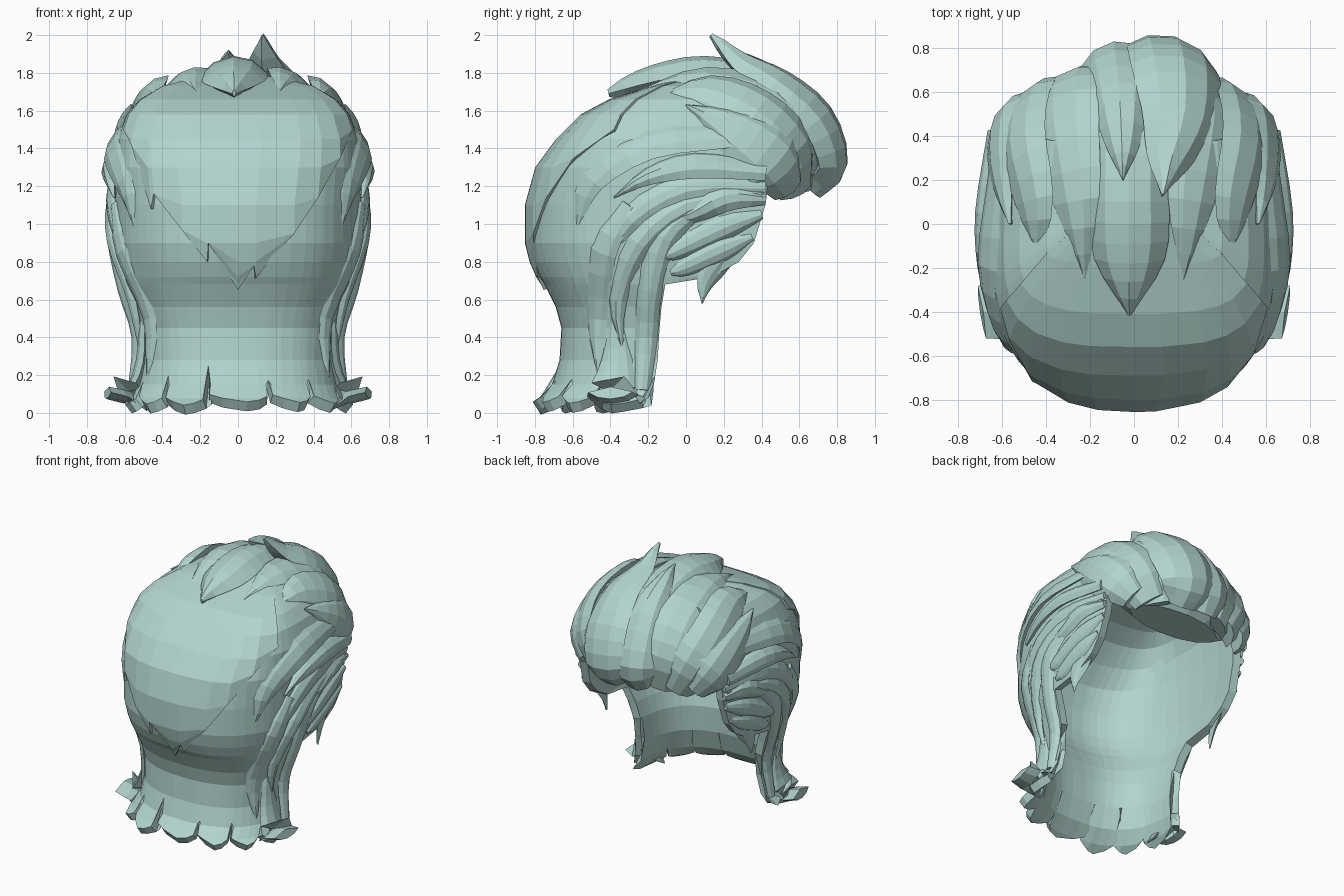
import bpy, bmesh, math, random
from mathutils import Vector

random.seed(4)
if "Cube" in bpy.data.objects:
    bpy.data.objects.remove(bpy.data.objects["Cube"])

mat = bpy.data.materials.new("pale_teal")
mat.use_nodes = True
COLOUR = (0.45, 0.66, 0.62, 1)
mat.diffuse_color = COLOUR
mat.node_tree.nodes["Principled BSDF"].inputs["Base Color"].default_value = COLOUR

# Head shape: height, half width, back y, front edge y
PROFILE = [(.04, .62, -.84, -.26), (.08, .58, -.78, -.2), (.15, .55, -.71, -.17), (.28, .53, -.67, -.15),
           (.45, .54, -.66, -.14), (.56, .57, -.69, -.13), (.68, .62, -.75, -.11), (.72, .63, -.775, .14),
           (.8, .645, -.81, .28), (.9, .66, -.835, .36), (1.1, .66, -.835, .42), (1.3, .655, -.78, .44),
           (1.45, .64, -.67, .45), (1.58, .59, -.54, .42), (1.66, .52, -.39, .4), (1.73, .4, -.17, .38),
           (1.78, .2, 0, .35)]
MID_Y = -0.1
CENTRE = Vector((0, 0, 1))


def head(z):
    z = min(max(z, PROFILE[0][0]), PROFILE[-1][0])
    for a, b in zip(PROFILE, PROFILE[1:]):
        if z <= b[0]:
            t = (z - a[0]) / (b[0] - a[0])
            return [p + (q - p) * t for p, q in zip(a[1:], b[1:])]


def squareness(z):
    return 2.45 + max(0, z - 1.1) * 1.4


def side_x(y, z):
    w, back, front = head(z)
    mid = max(MID_Y, back + 0.1)
    if y < mid:
        n = squareness(z)
        return w * max(0, 1 - ((y - mid) / (back - mid)) ** n) ** (1 / n)
    return w * (1 - 0.3 * (y - mid) ** 2)


def surface(u, z, off):
    """u in -1..1 runs round the back, beyond that along the sides to the front edge."""
    w, back, front = head(z)
    mid = min(max(MID_Y, back + 0.1), front)
    if abs(u) <= 1:
        a, e = abs(u) * math.pi / 2, 2 / squareness(z)
        return Vector((math.copysign((w + off) * math.sin(a) ** e, u),
                       mid + (back - off - mid) * max(0, math.cos(a)) ** e, z))
    y = mid + (front - mid) * (abs(u) - 1)
    return Vector((math.copysign(side_x(y, z) + off, u), y, z))


def finish(bm, name):
    mesh = bpy.data.meshes.new(name)
    bm.to_mesh(mesh)
    bm.free()
    mesh.materials.append(mat)
    ob = bpy.data.objects.new(name, mesh)
    bpy.context.collection.objects.link(ob)
    return ob


def layer(name, columns, heights, off, thick, cap=False):
    """Sheet of hair over the head; columns hold (u, lowest z)."""
    bm = bmesh.new()
    grid = [[bm.verts.new(surface(u, max(z, low), off)) for u, low in columns] for z in heights]
    for r, s in zip(grid, grid[1:]):
        for i in range(len(r) - 1):
            bm.faces.new((r[i], r[i + 1], s[i + 1], s[i]))
    if cap:
        bm.faces.new(grid[-1])
    bmesh.ops.remove_doubles(bm, verts=bm.verts, dist=0.0005)
    bmesh.ops.recalc_face_normals(bm, faces=bm.faces)
    if sum(f.normal.dot(f.calc_center_median() - CENTRE) for f in bm.faces) < 0:
        bmesh.ops.reverse_faces(bm, faces=bm.faces)
    ob = finish(bm, name)
    mod = ob.modifiers.new("thickness", "SOLIDIFY")
    mod.thickness, mod.offset = thick, -1


def smooth_path(pts, steps):
    p = [pts[0] * 2 - pts[1]] + pts + [pts[-1] * 2 - pts[-2]]
    out = []
    for i in range(1, len(p) - 2):
        a, b, c, d = p[i - 1:i + 3]
        for k in range(steps):
            t = k / steps
            out.append((b * 2 + (c - a) * t + (a * 2 - b * 5 + c * 4 - d) * t * t
                        + (b * 3 - a - c * 3 + d) * t ** 3) / 2)
    return out + [pts[-1]]


def lock(name, pts, widths, thick, hub=CENTRE, steps=3):
    """Tapered strand with a ridged cross-section, facing away from hub."""
    pts = smooth_path([Vector(p) for p in pts], steps)
    wid = [v.x for v in smooth_path([Vector((w, 0, 0)) for w in widths], steps)]
    top = max(wid)
    section = [(-1, 0), (-.55, .75), (0, 1), (.6, .7), (1, 0), (0, -.8)]
    bm = bmesh.new()
    rings = []
    for i, p in enumerate(pts):
        tan = (pts[min(i + 1, len(pts) - 1)] - pts[max(i - 1, 0)]).normalized()
        across = tan.cross(p - hub).normalized()
        out = across.cross(tan)
        w = max(wid[i], 0.008) / 2
        h = thick / 2 * (2 * w / top) ** 0.5
        rings.append([bm.verts.new(p + across * a * w + out * b * h) for a, b in section])
    n = len(section)
    for r, s in zip(rings, rings[1:]):
        for i in range(n):
            bm.faces.new((r[i], r[(i + 1) % n], s[(i + 1) % n], s[i]))
    bm.faces.new(rings[0])
    bm.faces.new(rings[-1])
    bmesh.ops.recalc_face_normals(bm, faces=bm.faces)
    finish(bm, name)


def pair(name, pts, widths, thick, hub=CENTRE):
    for s, label in ((1, "left"), (-1, "right")):
        lock(f"{name}_{label}", [(s * x, y, z) for x, y, z in pts], widths, thick, hub)


def side_lock(name, path, widths, thick, off=0.0):
    pair(name, [(side_x(y, z) + off, y, z) for y, z in path], widths, thick, Vector((0, -0.15, 0.9)))


# Main shell with a notched nape
columns = [(-2, .05), (-1.6, .06), (-1.25, .06)]
teeth = 7
for k in range(teeth):
    u, step = -1 + 2 * k / teeth, 2 / teeth
    tip = random.uniform(.04, .06)
    columns += [(u, random.uniform(.14, .28)), (u + step * .06, tip + .04), (u + step * .3, tip + .02),
                (u + step * .6, tip), (u + step * .8, tip + .01), (u + step * .95, tip + .03)]
columns += [(1, .2), (1.25, .06), (1.6, .06), (2, .05)]
layer("main_shell", columns, [p[0] for p in PROFILE], 0, 0.06, cap=True)

# Long pointed layer over the back
edge = [(-.63, 1.5), (-.56, 1.42), (-.46, 1.08), (-.44, 1.16), (-.3, .97), (-.17, .8), (-.16, .9),
        (0, .65), (.09, .78), (.1, .71), (.3, .95), (.42, 1.14), (.53, 1.35), (.63, 1.5)]
columns = [(math.copysign(math.asin(abs(x / .67) ** 1.25) / (math.pi / 2), x), z) for x, z in edge]
layer("back_layer", columns, [.65] + [p[0] for p in PROFILE[6:]], 0.018, 0.018)

# Side strands swept back from the temples
side_lock("upper_sweep", [(.25, 1.48), (-.2, 1.44), (-.5, 1.24), (-.58, .95)], (.2, .26, .2, 0), .08, -.015)
side_lock("temple_sweep", [(.42, 1.28), (.05, 1.31), (-.2, 1.25), (-.38, 1.14)], (.12, .16, .1, 0), .09, .02)
side_lock("middle_sweep", [(.42, 1.2), (0, 1.2), (-.3, 1.03), (-.46, .74)], (.08, .15, .14, 0), .07)
side_lock("lower_sweep", [(.4, 1.16), (0, 1.1), (-.25, .9), (-.36, .6), (-.33, .3)], (.06, .14, .14, .1, 0), .08)
side_lock("long_back_strand", [(-.3, 1.1), (-.44, .85), (-.47, .5), (-.46, .18)], (.1, .16, .13, .02), .06)
side_lock("long_front_strand", [(.05, 1.08), (-.12, .93), (-.19, .65), (-.21, .4), (-.23, .12)],
          (.1, .16, .13, .12, .08), .07)
side_lock("ear_wave", [(.42, 1.13), (.2, 1.14), (.02, 1.05), (-.13, 1.0)], (.06, .16, .1, 0), .1)
side_lock("sideburn_top", [(.4, 1.05), (.2, .98), (-.05, .86), (-.12, .82)], (.05, .13, .1, .02), .06)
side_lock("sideburn_low", [(.35, .93), (.2, .86), (0, .77), (-.08, .74)], (.04, .12, .1, .03), .05)
pair("sideburn_tip", [(.61, .24, .87), (.61, .15, .77), (.61, .1, .68), (.61, .085, .58)], (.12, .14, .09, 0), .05)

# Outward flick at each lower corner
pair("corner_flick", [(.5, -.36, .5), (.51, -.36, .27), (.57, -.38, .1), (.69, -.4, .11)], (.08, .18, .28, .24), .08,
     Vector((0, -.3, .6)))

# Raised fringe: filler body, then locks rolled up and back
bm = bmesh.new()
bmesh.ops.create_uvsphere(bm, u_segments=14, v_segments=9, radius=1)
for v in bm.verts:
    v.co = Vector((v.co.x * .58, .42 + v.co.y * .24, max(1.2, 1.43 + v.co.z * .32)))
bmesh.ops.remove_doubles(bm, verts=bm.verts, dist=0.001)
finish(bm, "fringe_body")

HUB = Vector((0, .2, 1.3))
pair("fringe_outer", [(.46, .54, 1.19), (.57, .46, 1.33), (.59, .27, 1.48), (.56, 0, 1.63)], (.2, .34, .28, 0), .14, HUB)
pair("fringe_side", [(.34, .58, 1.18), (.46, .54, 1.38), (.5, .36, 1.57), (.45, .1, 1.68), (.43, -.14, 1.67)],
     (.24, .36, .36, .28, 0), .15, HUB)
pair("fringe_inner", [(.24, .6, 1.19), (.31, .61, 1.42), (.32, .45, 1.64), (.27, .1, 1.75), (.22, -.25, 1.7)],
     (.28, .4, .4, .28, 0), .15, HUB)
lock("crown_lock", [(-.02, .6, 1.55), (-.02, .38, 1.73), (-.02, .1, 1.79), (-.02, -.16, 1.75), (-.02, -.41, 1.69)],
     (.26, .34, .36, .32, .02), .2, HUB)
lock("quiff", [(.14, .66, 1.19), (.16, .76, 1.32), (.19, .68, 1.55), (.2, .48, 1.73), (.15, .28, 1.85), (.13, .13, 2)],
     (.24, .4, .44, .36, .2, 0), .2, HUB)
lock("small_quiff", [(-.08, .66, 1.2), (-.08, .74, 1.36), (-.06, .58, 1.66), (-.05, .36, 1.82), (-.05, .2, 1.91)],
     (.22, .32, .28, .16, 0), .18, HUB)
